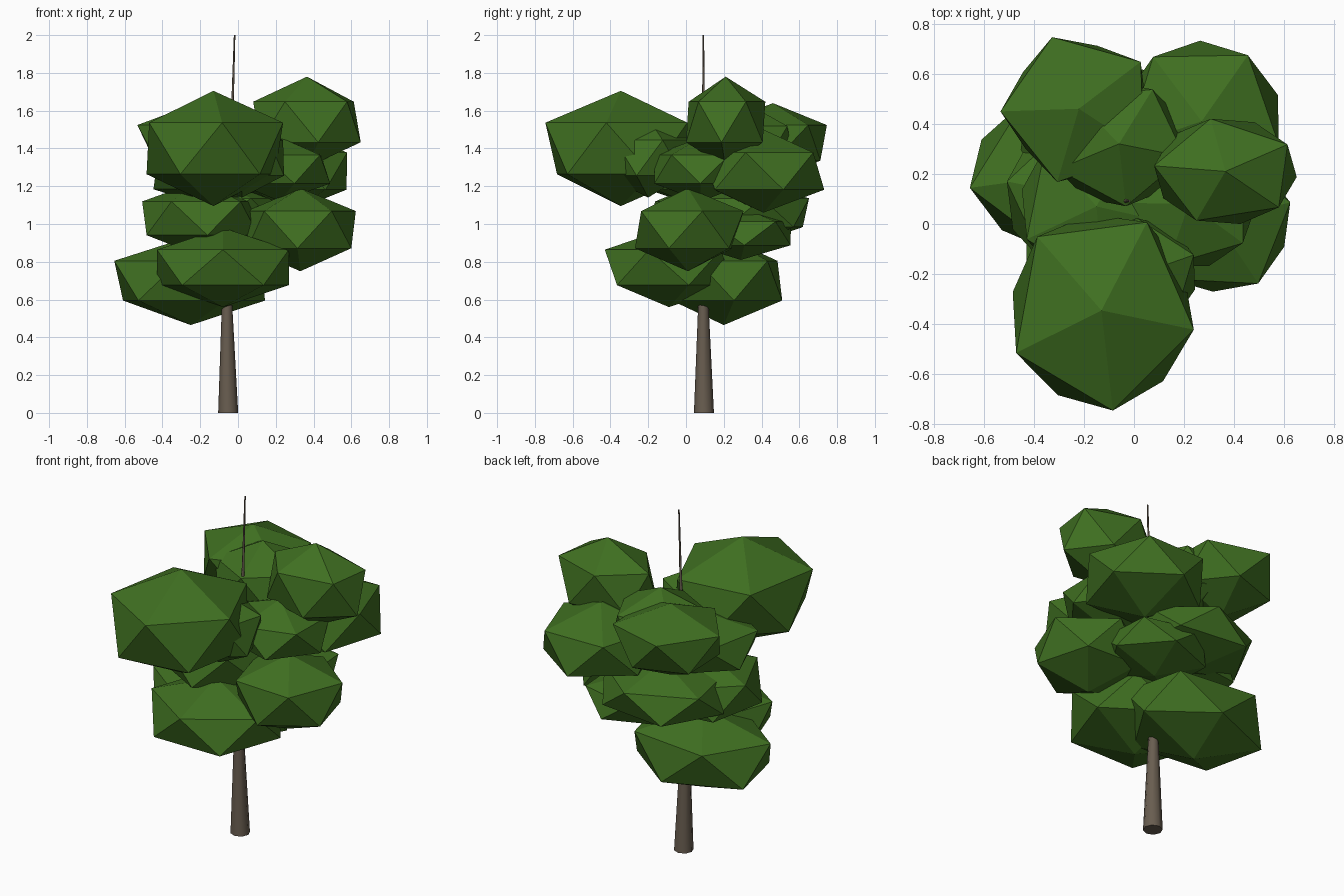
import bpy
import bmesh
from math import cos, sin, pi, radians
from mathutils import Matrix

if "Cube" in bpy.data.objects:
    bpy.data.objects.remove(bpy.data.objects["Cube"])


def material(name, color):
    m = bpy.data.materials.new(name)
    m.diffuse_color = (*color, 1)
    m.use_nodes = True
    m.node_tree.nodes["Principled BSDF"].inputs["Base Color"].default_value = m.diffuse_color
    return m


leaf = material("leaf_green", (0.05, 0.16, 0.015))
bark = material("bark_brown", (0.14, 0.11, 0.08))


def add_object(name, bm, mat):
    me = bpy.data.meshes.new(name)
    bm.to_mesh(me)
    bm.free()
    me.materials.append(mat)
    ob = bpy.data.objects.new(name, me)
    bpy.context.collection.objects.link(ob)
    return ob


def tube(name, path, sides):
    """Tapered tube; path is a list of (x, y, z, radius)."""
    bm = bmesh.new()
    rings = [[bm.verts.new((x + r * cos(2 * pi * i / sides),
                            y + r * sin(2 * pi * i / sides), z))
              for i in range(sides)] for x, y, z, r in path]
    for a, b in zip(rings, rings[1:]):
        for i in range(sides):
            j = (i + 1) % sides
            bm.faces.new((a[i], a[j], b[j], b[i])).smooth = True
    bm.faces.new(rings[0][::-1])
    bm.faces.new(rings[-1])
    return add_object(name, bm, bark)


def leaf_clump(name, center, size, turn, low=1.0):
    """Low-poly clump: upright icosahedron turned about z, then stretched;
    low scales the width of its lower ring."""
    bm = bmesh.new()
    bmesh.ops.create_icosphere(bm, subdivisions=1, radius=1)
    for v in bm.verts:
        if v.co.z < 0:
            v.co.x *= low
            v.co.y *= low
    bm.transform(Matrix.Translation(center) @ Matrix.Diagonal((*size, 1))
                 @ Matrix.Rotation(radians(turn), 4, 'Z'))
    return add_object(name, bm, leaf)


# Trunk running up through the crown to a thin tip
trunk = tube("trunk", [(-0.052, 0.095, 0, 0.053), (-0.058, 0.092, 0.56, 0.028),
                       (-0.045, 0.092, 1.1, 0.016), (-0.03, 0.092, 1.6, 0.007),
                       (-0.018, 0.092, 2.0, 0.004)], 8)

# Foliage clumps, lowest tier to highest: centre, half sizes, turn, lower ring
clumps = [
    ("lower_front", (-0.08, -0.09, 0.77), (0.41, 0.38, 0.21), -18, 1),
    ("lower_left", (-0.25, 0.20, 0.70), (0.46, 0.36, 0.235), 46, 0.97),
    ("middle_left", (-0.20, 0.11, 1.03), (0.35, 0.35, 0.20), 25, 1),
    ("middle_back", (-0.10, 0.35, 1.06), (0.40, 0.34, 0.17), 10, 1),
    ("middle_inner", (0.10, 0.29, 0.95), (0.33, 0.32, 0.14), 40, 0.95),
    ("middle_right", (0.33, 0.01, 0.97), (0.34, 0.33, 0.22), 15, 0.95),
    ("upper_left", (-0.15, 0.07, 1.26), (0.34, 0.36, 0.17), 60, 1),
    ("upper_right", (0.22, 0.08, 1.29), (0.30, 0.29, 0.17), 35, 1),
    ("upper_back", (0.27, 0.41, 1.28), (0.36, 0.36, 0.22), -17, 1),
    ("upper_front", (0.02, -0.20, 1.35), (0.26, 0.25, 0.21), 20, 1),
    ("top_front", (-0.13, -0.345, 1.40), (0.42, 0.45, 0.305), -11, 0.96),
    ("top_back", (-0.22, 0.46, 1.43), (0.35, 0.34, 0.21), 38, 0.86),
    ("top_inner", (-0.06, 0.32, 1.42), (0.30, 0.28, 0.22), 60, 1),
    ("top_right", (0.365, 0.21, 1.54), (0.32, 0.24, 0.24), 30, 1),
]
for name, center, size, turn, low in clumps:
    leaf_clump("leaves_" + name, center, size, turn, low)
